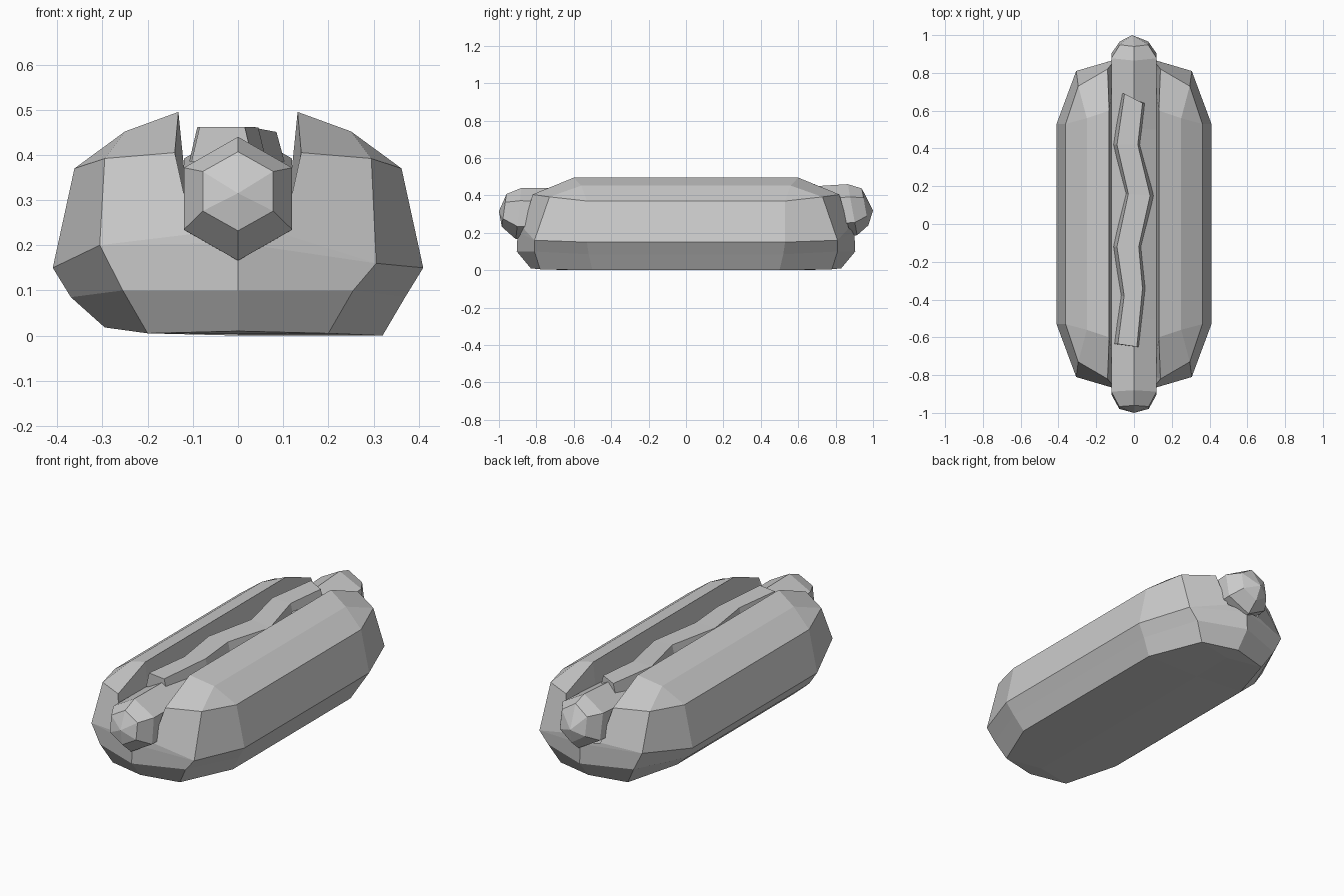
import bpy, bmesh, math

if "Cube" in bpy.data.objects:
    bpy.data.objects.remove(bpy.data.objects["Cube"])


def finish(bm, name, weld=0.0005):
    bmesh.ops.remove_doubles(bm, verts=bm.verts, dist=weld)
    bmesh.ops.recalc_face_normals(bm, faces=bm.faces)
    me = bpy.data.meshes.new(name)
    bm.to_mesh(me)
    bm.free()
    ob = bpy.data.objects.new(name, me)
    bpy.context.collection.objects.link(ob)
    return ob


def face(bm, verts):
    # Skips repeated corners so quads can collapse to triangles
    unique = []
    for v in verts:
        if all((v.co - u.co).length > 1e-5 for u in unique):
            unique.append(v)
    if len(unique) > 2:
        bm.faces.new(unique)


def loft(bm, rows, closed=False):
    grid = [[bm.verts.new(p) for p in row] for row in rows]
    for a, b in zip(grid, grid[1:]):
        n = len(a)
        for i in range(n if closed else n - 1):
            j = (i + 1) % n
            face(bm, (a[i], a[j], b[j], b[i]))
    return grid


# Bun: one quarter, rows run from underside, around the outside, into the slot
P = (.14, .82, .405)      # end of the lip
Q = (.10, .87, .225)      # foot of the slot wall
E = (0, .90, .205)        # middle of the bun end
low = (0, .83, .01)
shoulder = (.295, .73, .392)
corner = (.306, .81, .18)
quarter = [
    # x, z of long side, y where it stops, corner point, end point
    (0, 0, .50, (0, .74, .003), low),
    (.32, 0, .50, (.2, .78, .005), low),
    (.37, .085, .52, (.255, .81, .10), (0, .905, .10)),
    (.41, .15, .53, corner, E),
    (.41, .15, .53, corner, Q),
    (.362, .37, .53, shoulder, P),
    (.25, .452, .56, shoulder, P),
    (.132, .495, .60, P, P),
    (.10, .18, .60, (.10, .80, .18), Q),
    (0, .165, .60, (0, .80, .165), E),
]
bm = bmesh.new()
loft(bm, [[(x, 0, z), (x, y, z), c, e] for x, z, y, c, e in quarter])
for axis in 'XY':
    bmesh.ops.mirror(bm, geom=bm.verts[:] + bm.edges[:] + bm.faces[:],
                     axis=axis, merge_dist=0.0005)
# The left side is rounder underneath and its corners sit higher
for v in bm.verts:
    if v.co.x < -.3 and v.co.z < .03:
        v.co.x, v.co.z = -.295, .018
    elif abs(abs(v.co.y) - .81) < .001 and v.co.z > .15:
        v.co.z = .2 if v.co.x < 0 else .16
finish(bm, "bun")

# Sausage: six-sided loft with tilted, faceted tips
# (y of top, z of top, y of bottom, z of bottom, half width)
stations = [(-.96, .407, -.985, .232, .078), (-.88, .44, -.91, .166, .12),
            (-.5, .435, -.5, .163, .12), (.5, .437, .5, .165, .12),
            (.865, .46, .915, .187, .12), (.94, .437, .975, .24, .075)]
bm = bmesh.new()
rows = []
for ty, tz, by, bz, w in stations:
    row = []
    for k in range(6):
        f = (1 - math.cos(k * math.pi / 3)) / 2
        row.append((w * math.sin(k * math.pi / 3) / .866, ty + (by - ty) * f, tz + (bz - tz) * f))
    rows.append(row)
rings = loft(bm, rows, closed=True)
for ring, tip in ((rings[0], (0, -1, .315)), (rings[-1], (-.01, 1, .32))):
    t = bm.verts.new(tip)
    for k in range(6):
        face(bm, (ring[k], ring[(k + 1) % 6], t))
finish(bm, "sausage")

# Sauce: zigzag strip, each station gives left x, left y, right x, right y
zigzag = [(-.085, -.635, .015, -.65), (-.052, -.38, .045, -.34),
          (-.09, -.12, .025, -.12), (-.03, .16, .085, .15),
          (-.09, .42, .02, .42), (-.05, .69, .045, .64)]
bm = bmesh.new()
rows = []
for lx, ly, rx, ry in zigzag:
    rows.append([(lx - .018, ly, .385), (lx, ly, .462),
                 (rx, ry, .462 - max(0, rx - .04) * .25), (rx + .018, ry, .385)])
rings = loft(bm, rows, closed=True)
for ring in (rings[0], rings[-1]):
    face(bm, ring)
finish(bm, "sauce")
